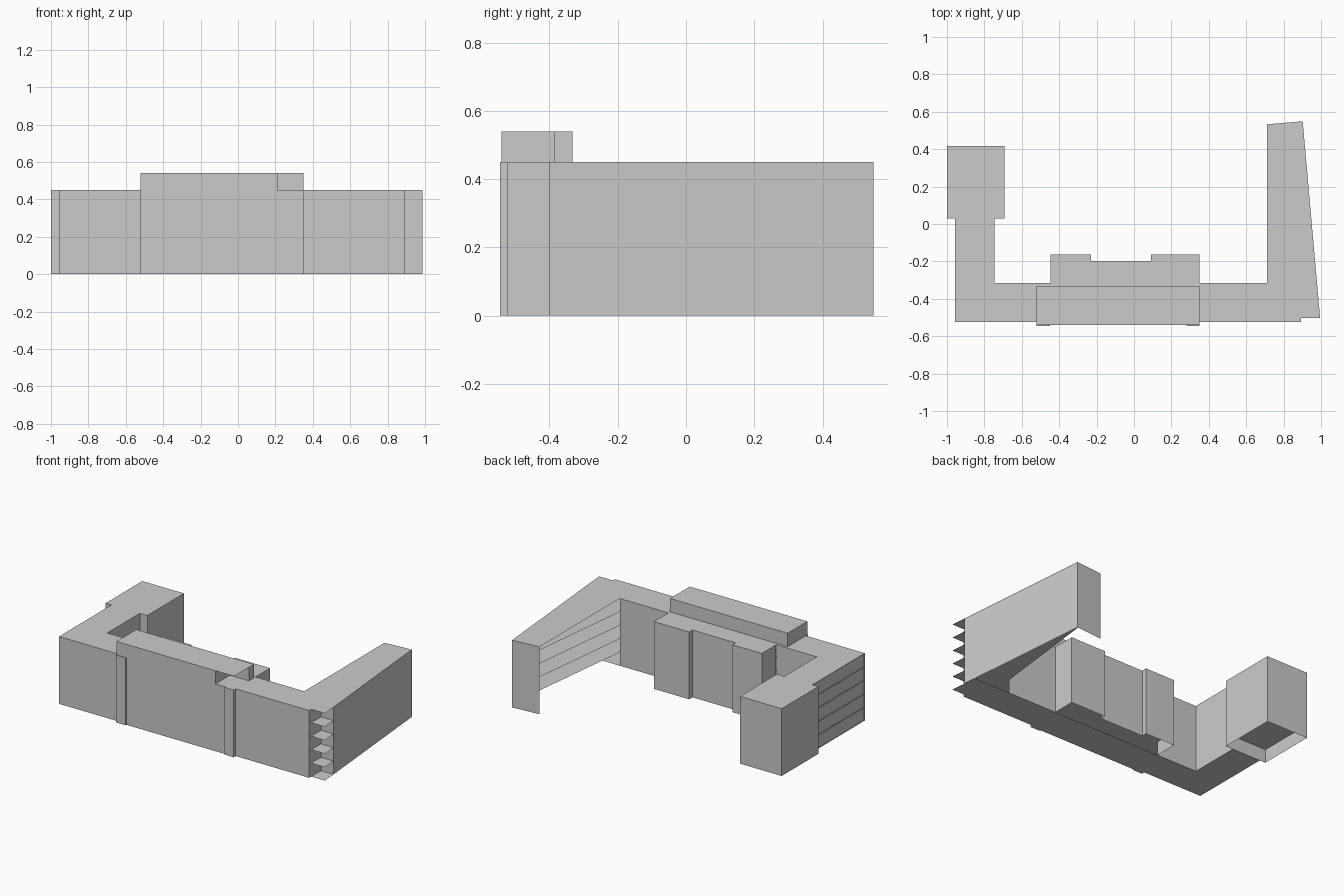
import bpy, bmesh

if "Cube" in bpy.data.objects:
    bpy.data.objects.remove(bpy.data.objects["Cube"])

STOREY = 0.09
TOP = 5 * STOREY


def make_object(name, bm):
    mesh = bpy.data.meshes.new(name)
    bm.to_mesh(mesh)
    bm.free()
    obj = bpy.data.objects.new(name, mesh)
    bpy.context.collection.objects.link(obj)
    return obj


def slabs(name, outline, levels):
    """Thin horizontal floor plates at the given heights."""
    bm = bmesh.new()
    for z in levels:
        bm.faces.new([bm.verts.new((x, y, z)) for x, y in outline])
    for f in bm.faces:
        f.normal_update()
        if f.normal.z < 0:
            f.normal_flip()
    return make_object(name, bm)


def walls(name, path, z0=0.0, z1=TOP, closed=False):
    """Upright wall sheet following a plan path."""
    bm = bmesh.new()
    low = [bm.verts.new((x, y, z0)) for x, y in path]
    high = [bm.verts.new((x, y, z1)) for x, y in path]
    n = len(path)
    for i in range(n if closed else n - 1):
        j = (i + 1) % n
        bm.faces.new((low[i], low[j], high[j], high[i]))
    return make_object(name, bm)


def rect(x0, x1, y0, y1):
    return [(x0, y0), (x1, y0), (x1, y1), (x0, y1)]


all_floors = [i * STOREY for i in range(6)]
upper_floors = all_floors[1:]
inner_floors = all_floors[1:-1]

# Front bar with slightly projecting centre and end strips
front = [(-0.957, -0.524), (-0.52, -0.524), (-0.52, -0.545), (-0.45, -0.545),
         (-0.45, -0.537), (0.28, -0.537), (0.28, -0.545), (0.35, -0.545),
         (0.35, -0.524), (0.893, -0.524)]
bar_back = [(0.71, -0.315), (-0.747, -0.315)]
slabs("bar_floors", front[:-1] + [(0.71, -0.524)] + bar_back + [(-0.957, -0.315)], all_floors)
walls("front_wall", front)
walls("bar_back_wall_right", [(0.71, -0.315), (0.35, -0.315)])
walls("bar_back_wall_left", [(-0.45, -0.315), (-0.747, -0.315)])

# Left wing: wall set just behind the floor edges on the outside
slabs("left_wing_floors", rect(-0.957, -0.747, -0.315, 0.03), all_floors)
walls("left_wing_inner_wall", [(-0.747, -0.315), (-0.747, 0.03)])
walls("left_wing_outer_wall", [(-0.95, 0.03), (-0.95, -0.524)])

# Wider block at the end of the left wing
block = rect(-1.0, -0.692, 0.03, 0.417)
slabs("left_block_floors", block, upper_floors)
walls("left_block_walls", block, closed=True)

# Rear stair blocks with a shallower middle
rear = [(0.35, -0.315), (0.35, -0.162), (0.09, -0.162), (0.09, -0.197),
        (-0.23, -0.197), (-0.23, -0.162), (-0.447, -0.162), (-0.447, -0.315)]
slabs("rear_block_floors", rear, upper_floors)
walls("rear_block_walls", rear)

# Right wing: full roof, tapered open galleries, corner balconies
corner = [(0.71, -0.315), (0.71, -0.524), (0.893, -0.524), (0.893, -0.503), (0.995, -0.503)]
slabs("right_wing_roof", corner + [(0.902, 0.549), (0.71, 0.533)], [TOP])
slabs("right_wing_floors", corner + [(0.902, 0.549), (0.81, 0.541)], inner_floors)
slabs("right_corner_ground_floor", corner + [(0.978, -0.315)], [0.0])
walls("right_wing_walls", [(0.893, -0.524), (0.893, -0.40), (0.986, -0.40),
                           (0.902, 0.549), (0.71, 0.533)])

# Set-back top storey with a loggia at its right front corner
slabs("top_storey_roof", rect(-0.52, 0.35, -0.54, -0.332), [TOP + STOREY])
walls("top_storey_walls", [(-0.52, -0.54), (0.21, -0.54), (0.21, -0.385),
                           (0.35, -0.385), (0.35, -0.332), (-0.52, -0.332)],
      TOP, TOP + STOREY, closed=True)
